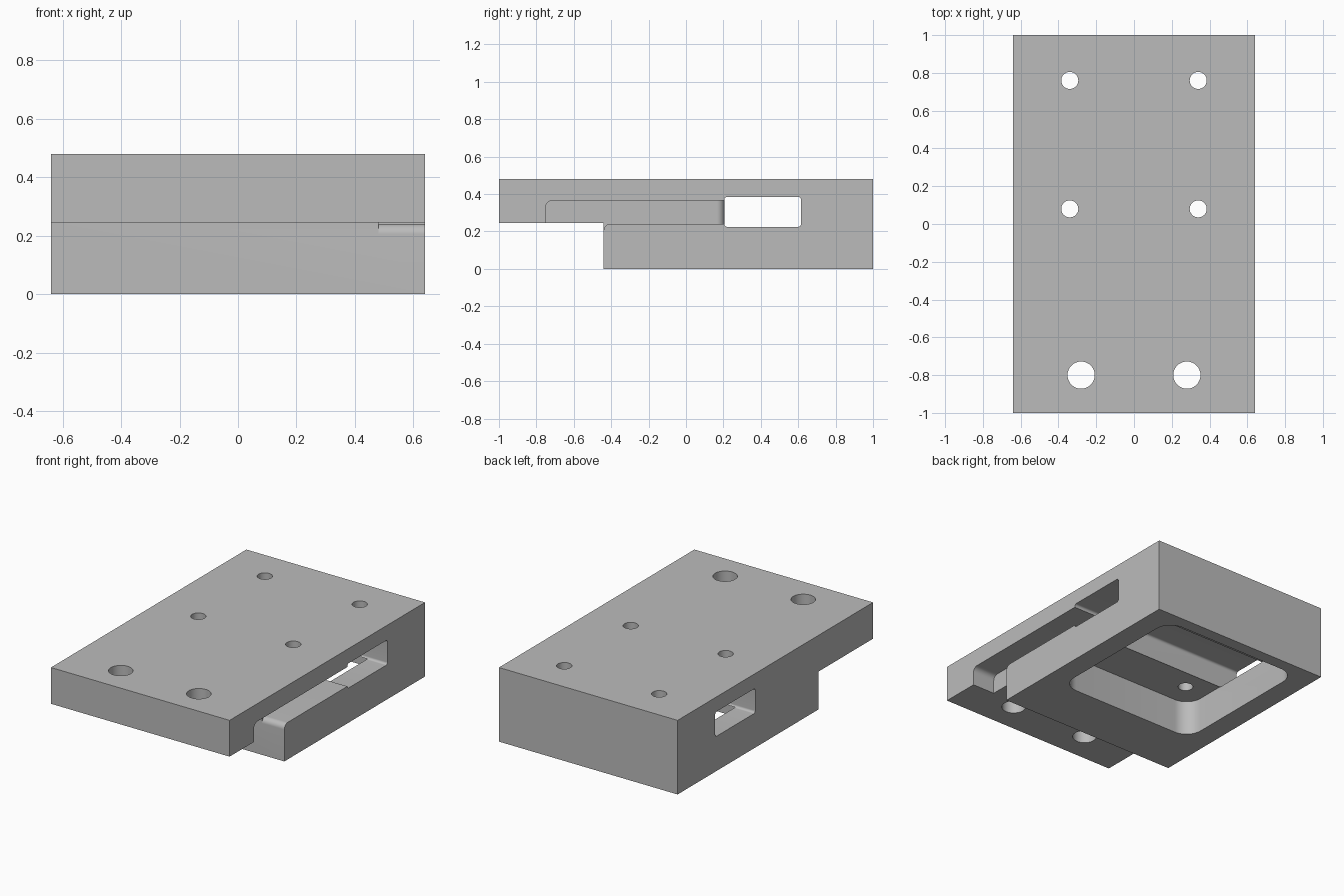
import bpy, bmesh, math
from mathutils import Vector

cube = bpy.data.objects.get("Cube")
if cube:
    bpy.data.objects.remove(cube, do_unlink=True)

grey = bpy.data.materials.new("plain_grey")
grey.use_nodes = True
colour = (0.5, 0.5, 0.5, 1)
grey.diffuse_color = colour
grey.node_tree.nodes["Principled BSDF"].inputs["Base Color"].default_value = colour


def arc(cx, cy, r, start, end, steps=12):
    """Points along an arc, angles in degrees."""
    angles = [math.radians(start + (end - start) * i / steps) for i in range(steps + 1)]
    return [(cx + r * math.cos(a), cy + r * math.sin(a)) for a in angles]


def rounded_rect(u0, u1, v0, v1, r):
    return (arc(u1 - r, v1 - r, r, 0, 90) + arc(u0 + r, v1 - r, r, 90, 180)
            + arc(u0 + r, v0 + r, r, 180, 270) + arc(u1 - r, v0 + r, r, 270, 360))


def prism(name, profile, axis, lo, hi):
    """Extrude a closed profile along x (profile in y, z) or z (profile in x, y)."""
    bm = bmesh.new()
    along_x = axis == "x"
    verts = [bm.verts.new((lo, u, v) if along_x else (u, v, lo)) for u, v in profile]
    base = bm.faces.new(verts)
    top = bmesh.ops.extrude_face_region(bm, geom=[base])["geom"]
    offset = Vector((hi - lo, 0, 0)) if along_x else Vector((0, 0, hi - lo))
    bmesh.ops.translate(bm, vec=offset, verts=[g for g in top if isinstance(g, bmesh.types.BMVert)])
    bmesh.ops.recalc_face_normals(bm, faces=bm.faces)
    mesh = bpy.data.meshes.new(name)
    bm.to_mesh(mesh)
    bm.free()
    mesh.materials.append(grey)
    obj = bpy.data.objects.new(name, mesh)
    bpy.context.collection.objects.link(obj)
    return obj


# Stepped block: full-length upper plate, shorter lower body
step_y, step_z, height, half_width = -0.44, 0.245, 0.48, 0.64
block = prism("stepped_block",
              [(-1, height), (-1, step_z), (step_y, step_z), (step_y, 0), (1, 0), (1, height)],
              "x", -half_width, half_width)

cutters = []

# Square pocket in the underside
cutters.append(prism("pocket_cutter", rounded_rect(-0.5, 0.5, -0.08, 0.92, 0.11), "z", -0.1, 0.227))

# Channel through both sides
cutters.append(prism("channel_cutter", rounded_rect(0.205, 0.615, 0.225, 0.385, 0.015), "x", -0.8, 0.8))

# Side groove, open at the step, with rounded front corners
groove_x, low, high, r = 0.48, 0.24, 0.365, 0.035
groove = ([(-0.75, 0.2)] + arc(-0.75 + r, high - r, r, 180, 90) + [(0.25, high), (0.25, low)]
          + arc(step_y + r, low - r, r, 90, 180) + [(-0.46, 0.2)])
cutters.append(prism("groove_cutter", groove, "x", groove_x, 0.8))

# Rounded bend from the groove wall into the channel
bend = arc(groove_x - 0.04, 0.165, 0.04, 0, 90) + [(groove_x - 0.04, 0.25), (0.55, 0.25), (0.55, 0.165)]
cutters.append(prism("bend_cutter", bend, "z", low, high))

# Small mounting holes and large front holes
holes = [(0.34, 0.08, 0.045), (0.34, 0.76, 0.045), (0.28, -0.8, 0.072)]
for x, y, radius in holes:
    for side in (-1, 1):
        cutters.append(prism("hole_cutter", arc(side * x, y, radius, 0, 360, 48)[:-1], "z", 0.1, 0.6))

# Cut everything out of the block
bpy.context.view_layer.objects.active = block
for cutter in cutters:
    cutter.hide_render = True
    mod = block.modifiers.new("cut", "BOOLEAN")
    mod.operation = "DIFFERENCE"
    mod.solver = "EXACT"
    mod.object = cutter
    bpy.ops.object.modifier_apply(modifier=mod.name)
    bpy.data.objects.remove(cutter, do_unlink=True)

bpy.ops.object.select_all(action="DESELECT")
block.select_set(True)
bpy.ops.object.shade_smooth_by_angle(angle=math.radians(30))
